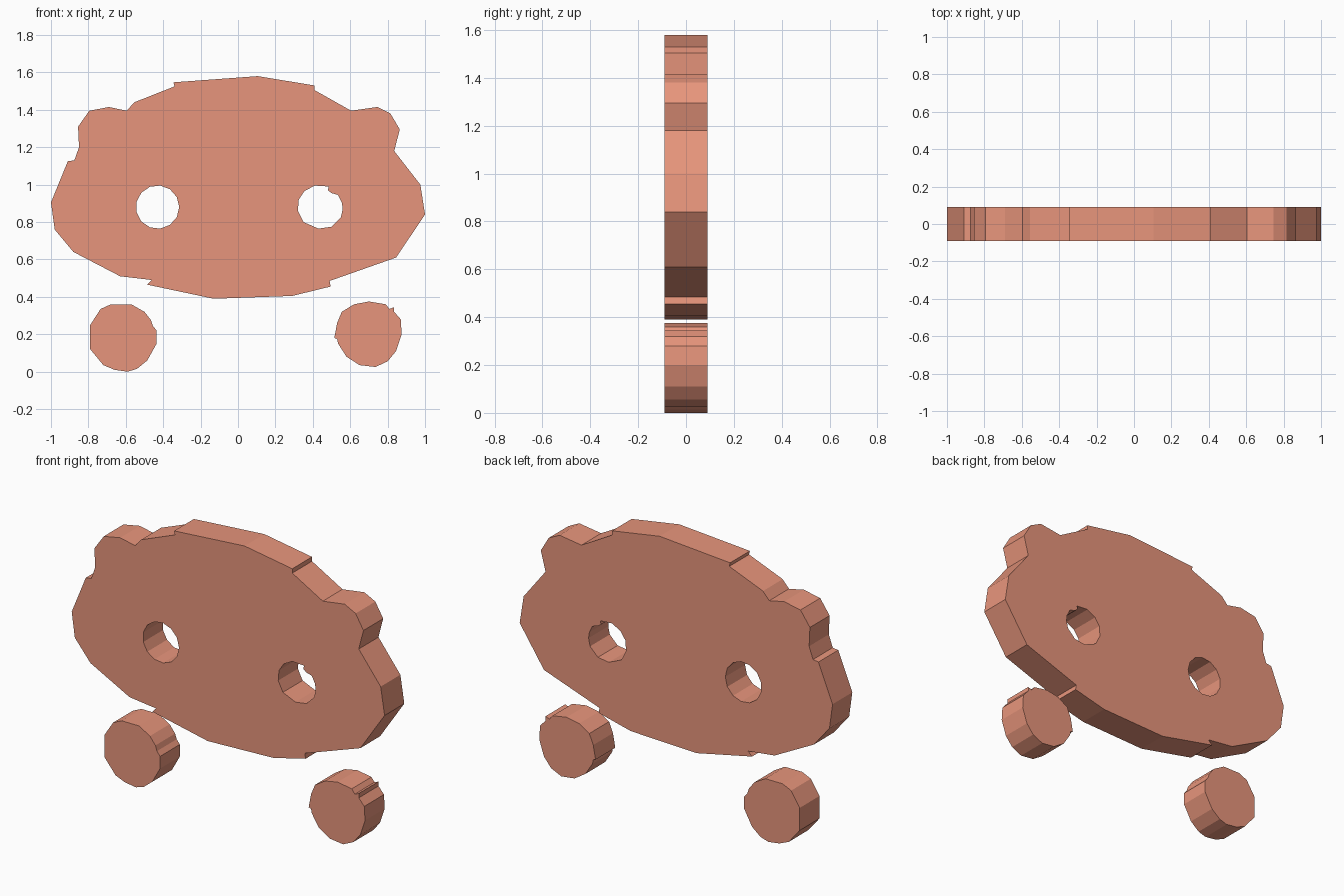
import bpy
import math

if "Cube" in bpy.data.objects:
    bpy.data.objects.remove(bpy.data.objects["Cube"])

HALF_DEPTH = 0.09
coral = bpy.data.materials.new("coral")
coral.diffuse_color = (0.8, 0.3, 0.2, 1)
coral.use_nodes = True
coral.node_tree.nodes["Principled BSDF"].inputs["Base Color"].default_value = coral.diffuse_color


def ring(cx, cz, r, n, start=0.0):
    return [(cx + r * math.cos(start + 2 * math.pi * i / n),
             cz + r * math.sin(start + 2 * math.pi * i / n)) for i in range(n)]


def plate(name, outline, holes=()):
    """Flat outline in x/z, with holes, extruded along y into a mesh."""
    curve = bpy.data.curves.new(name, 'CURVE')
    curve.dimensions = '2D'
    curve.fill_mode = 'BOTH'
    curve.extrude = HALF_DEPTH
    for loop in (outline, *holes):
        spline = curve.splines.new('POLY')
        spline.points.add(len(loop) - 1)
        for p, (x, z) in zip(spline.points, loop):
            p.co = (x, z, 0, 1)
        spline.use_cyclic_u = True
    obj = bpy.data.objects.new(name, curve)
    bpy.context.collection.objects.link(obj)
    obj.rotation_euler.x = math.pi / 2
    bpy.ops.object.select_all(action='DESELECT')
    obj.select_set(True)
    bpy.context.view_layer.objects.active = obj
    bpy.ops.object.convert(target='MESH')
    obj = bpy.context.object
    obj.name = name
    obj.data.materials.clear()
    obj.data.materials.append(coral)
    bpy.ops.object.transform_apply(rotation=True)
    bpy.ops.object.shade_flat()
    return obj


# Wide rounded head with two small ears
head = [(-1, .905), (-.91, 1.125), (-.875, 1.13), (-.85, 1.2), (-.855, 1.31),
        (-.795, 1.395), (-.69, 1.415), (-.595, 1.395), (-.555, 1.44),
        (-.34, 1.525), (-.345, 1.547), (.105, 1.58), (.41, 1.53), (.41, 1.505),
        (.605, 1.395), (.745, 1.415), (.815, 1.38), (.865, 1.295),
        (.835, 1.18), (.975, 1.0), (1, .84), (.845, .61), (.49, .485),
        (.495, .455), (.29, .405), (-.13, .39), (-.485, .465), (-.46, .49),
        (-.63, .51), (-.88, .64), (-.98, .76)]

# Eye holes, the right one with a small nick in its upper rim
left_eye = ring(-.43, .88, .116, 13)
right_eye = [(.555, .905), (.535, .945), (.5, .955), (.48, .97), (.485, .99),
             (.41, .995), (.355, .965), (.325, .92), (.32, .86), (.35, .8),
             (.43, .765), (.5, .775), (.55, .825), (.56, .87)]
plate("head", head, (left_eye, right_eye))

# Round feet
plate("left_foot", [
    (-.79, .25), (-.735, .335), (-.68, .36), (-.57, .36), (-.5, .32),
    (-.465, .275), (-.455, .245), (-.435, .22), (-.435, .15), (-.485, .06),
    (-.54, .015), (-.59, 0), (-.66, .01), (-.72, .035), (-.79, .12)])
plate("right_foot", [
    (.53, .26), (.555, .32), (.62, .36), (.7, .375), (.79, .36), (.81, .335),
    (.835, .345), (.835, .32), (.87, .28), (.875, .2), (.845, .11),
    (.8, .055), (.735, .025), (.65, .035), (.58, .08), (.535, .15),
    (.53, .175), (.515, .18)])
